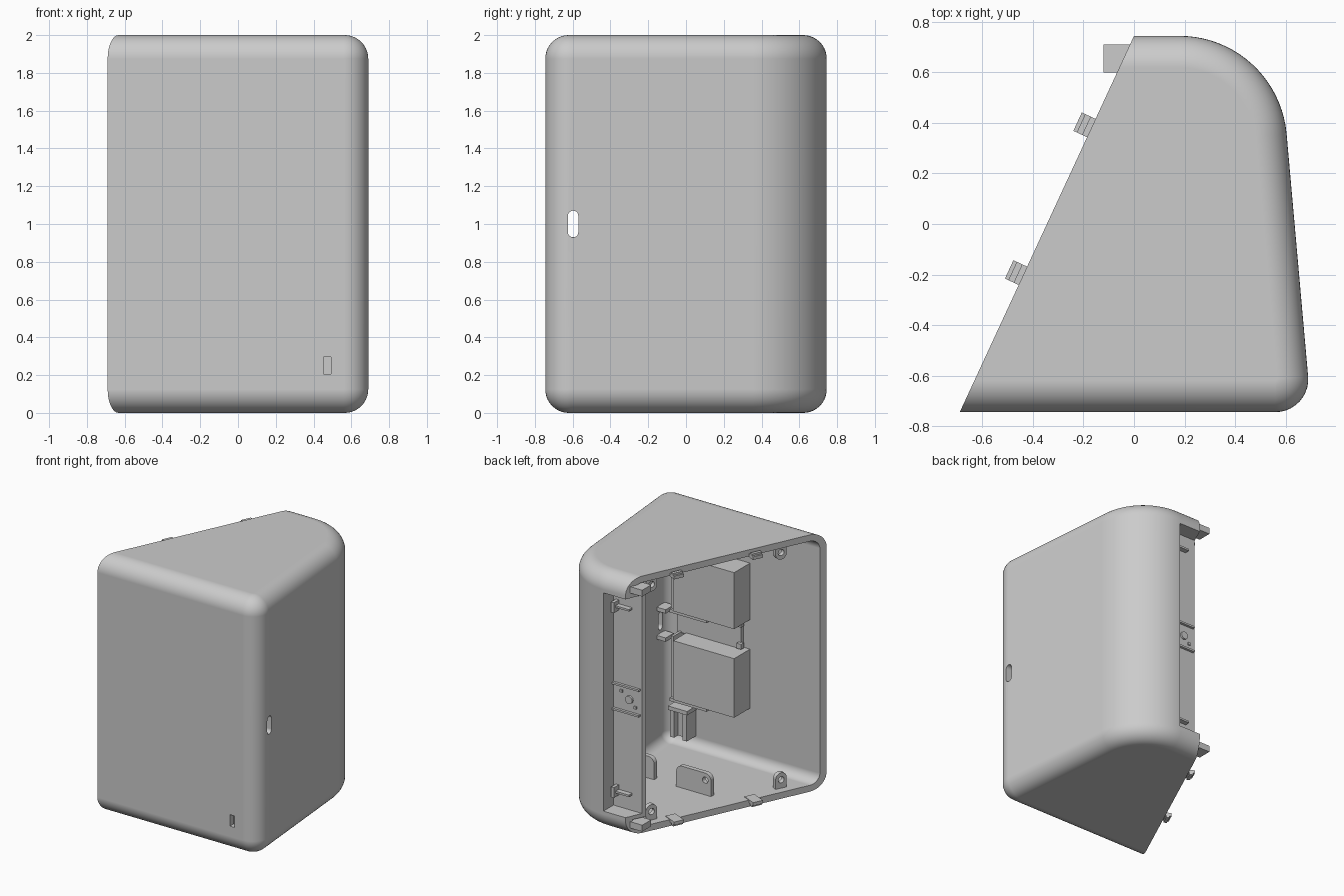
import bpy, bmesh, math
from mathutils import Matrix, Vector

if "Cube" in bpy.data.objects:
    bpy.data.objects.remove(bpy.data.objects["Cube"], do_unlink=True)

grey = bpy.data.materials.new("matte grey plastic")
grey.use_nodes = True
COLOUR = (0.6, 0.6, 0.6, 1)
grey.diffuse_color = COLOUR
grey.node_tree.nodes["Principled BSDF"].inputs["Base Color"].default_value = COLOUR

WALL = 0.05
# Slanted open side: local x runs along the plane, local y points into the body
ALONG = Vector((0.69, 1.49, 0)).normalized()
INWARD = Vector((ALONG.y, -ALONG.x, 0))
SLANT = Matrix.Rotation(math.atan2(ALONG.y, ALONG.x), 4, "Z")
FLIP_Z = Matrix.Translation((0, 0, 2)) @ Matrix.Scale(-1, 4, (0, 0, 1))


def slant_point(y, depth):
    return Vector((-0.69 + (y + 0.745) * 0.69 / 1.49, y, 0)) + INWARD * depth


def on_slant(y, depth=0):
    """Frame on the opening plane at the given y, moved inward by depth."""
    return (Matrix.Translation(slant_point(y, depth)) @ SLANT
            @ Matrix.Scale(-1, 4, (0, 1, 0)))


def finish(name, bm, matrix=Matrix()):
    bm.transform(matrix)
    bmesh.ops.recalc_face_normals(bm, faces=bm.faces)
    mesh = bpy.data.meshes.new(name)
    bm.to_mesh(mesh)
    bm.free()
    mesh.materials.append(grey)
    obj = bpy.data.objects.new(name, mesh)
    bpy.context.collection.objects.link(obj)
    return obj


def box(name, x, y, z, matrix=Matrix()):
    bm = bmesh.new()
    bmesh.ops.create_cube(bm, size=1)
    for v in bm.verts:
        for i, (lo, hi) in enumerate((x, y, z)):
            v.co[i] = lo if v.co[i] < 0 else hi
    return finish(name, bm, matrix)


def loft(name, rings):
    bm = bmesh.new()
    loops = [[bm.verts.new(p) for p in ring] for ring in rings]
    for a, b in zip(loops, loops[1:]):
        for i in range(len(a)):
            j = (i + 1) % len(a)
            bm.faces.new((a[i], a[j], b[j], b[i]))
    bm.faces.new(loops[0])
    bm.faces.new(loops[-1])
    return finish(name, bm)


def trim(obj, depth=0):
    """Cut a convex solid off at the slanted opening and cap it."""
    bm = bmesh.new()
    bm.from_mesh(obj.data)
    bmesh.ops.bisect_plane(bm, geom=bm.verts[:] + bm.edges[:] + bm.faces[:],
                           plane_co=slant_point(0, depth), plane_no=-INWARD,
                           clear_outer=True)
    rim = [e for e in bm.edges if e.is_boundary]
    bmesh.ops.holes_fill(bm, edges=rim, sides=0)
    bmesh.ops.recalc_face_normals(bm, faces=bm.faces)
    bm.to_mesh(obj.data)
    bm.free()
    return obj


def boolean(target, tool, operation="DIFFERENCE"):
    mod = target.modifiers.new("combine", "BOOLEAN")
    mod.operation, mod.object, mod.solver = operation, tool, "EXACT"
    bpy.context.view_layer.objects.active = target
    bpy.ops.object.modifier_apply(modifier=mod.name)
    bpy.data.objects.remove(tool, do_unlink=True)


def arc(cx, cy, r, start, end, n):
    angles = [math.radians(start + (end - start) * i / n) for i in range(n + 1)]
    return [(cx + r * math.cos(a), cy + r * math.sin(a)) for a in angles]


def outline(inset, left):
    """Plan of the housing, with its left end running past the slanted cut."""
    return ([(left, -0.745 + inset)]
            + arc(0.56, -0.615, 0.13 - inset, -90, 5.1, 10)
            + arc(0.18, 0.319, 0.426 - inset, 5.1, 90, 20)
            + [(left, 0.745 - inset)])


def housing(name, inset, left):
    """Rounded block whose top and bottom edges are filleted."""
    r = 0.125 - inset
    levels = []
    for i in range(11):
        a = math.radians(9 * i)
        levels.append((inset + r * (1 - math.sin(a)), inset + r * (1 - math.cos(a))))
    levels += [(d, 2 - z) for d, z in reversed(levels)]
    return loft(name, [[(x, y, z) for x, y in outline(d, left)] for d, z in levels])


def lug(name, width, height, radius, hole_x, matrix):
    """Upright rounded tab with a screw hole, standing on the local floor."""
    h = width / 2
    pts = [(-h, 0.03), (h, 0.03)]
    pts += arc(h - radius, height - radius, radius, 0, 90, 6)
    pts += arc(radius - h, height - radius, radius, 90, 180, 6)
    tab = loft(name, [[(x, y, z) for x, z in pts] for y in (0, 0.035)])
    ring = arc(hole_x, height - 0.055, 0.024, 0, 345, 23)
    boolean(tab, loft("hole", [[(x, y, z) for x, z in ring] for y in (-0.1, 0.1)]))
    tab.data.transform(matrix)
    if matrix.determinant() < 0:
        tab.data.flip_normals()


# Hollow housing, cut off at the slanted opening, with the recessed back strip
shell = trim(housing("housing_shell", 0, -1.4))
boolean(shell, housing("hollow", WALL, -1.6))
lining = trim(box("strip_lining", (-0.6, 0.22), (0.59, 0.72), (0.12, 1.88)), 0.002)
boolean(shell, lining, "UNION")
boolean(shell, box("strip_recess", (-2, 0.19), (0.62, 1.2), (0.15, 1.85)))
pill = arc(-0.5975, 1.043, 0.0275, 0, 180, 10) + arc(-0.5975, 0.957, 0.0275, 180, 360, 10)
boolean(shell, loft("side_slot", [[(x, y, z) for y, z in pill] for x in (0.5, 0.9)]))
boolean(shell, box("front_slot", (0.452, 0.492), (-0.9, -0.66), (0.205, 0.295)))
bpy.ops.object.select_all(action="DESELECT")
shell.select_set(True)
bpy.context.view_layer.objects.active = shell
bpy.ops.object.shade_smooth_by_angle(angle=math.radians(25))
shell.modifiers.new("even shading", "WEIGHTED_NORMAL").keep_sharp = True

# Parts repeated at the bottom and the top
for end, flip in (("lower", Matrix()), ("upper", FLIP_Z)):
    for place, y in (("rear", 0.38), ("front", -0.205)):
        m = flip @ on_slant(y)
        box(f"{end}_{place}_clip", (-0.04, 0.04), (-0.06, 0.06), (0.03, 0.055), m)
        box(f"{end}_{place}_clip_ridge", (-0.04, 0.04), (-0.045, -0.02), (0.015, 0.04), m)
    box(f"{end}_rear_hook", (-0.12, 0.05), (0.6, 0.71), (0.06, 0.11), flip)
    lug(f"{end}_front_lug", 0.09, 0.17, 0.044, 0, flip @ on_slant(-0.44, 0.06))
    lug(f"{end}_rear_lug", 0.09, 0.17, 0.044, 0, flip @ on_slant(0.52, 0.06))
    # Small clip on the recessed strip
    box(f"{end}_strip_clip", (0.03, 0.17), (0.615, 0.66), (0.27, 0.285), flip)
    box(f"{end}_strip_clip_stop", (0.145, 0.17), (0.615, 0.68), (0.24, 0.32), flip)

# Floor tabs
lug("floor_tab", 0.3, 0.22, 0.05, -0.1, Matrix.Translation((-0.02, -0.1, 0)))
lug("floor_tab_inner", 0.2, 0.22, 0.05, 0.05, Matrix.Translation((0.42, -0.1, 0)))

# Two compartments on the inside of the front wall, with a plate between
for place, z0, z1 in (("lower", 0.47, 0.93), ("upper", 1.16, 1.6)):
    box(f"{place}_compartment", (-0.065, 0.46), (-0.71, -0.5), (z0, z1))
    box(f"{place}_compartment_rib", (0.50, 0.52), (-0.71, -0.56), (z0 - 0.02, z1))
    box(f"{place}_compartment_ledge", (0.2, 0.52), (-0.71, -0.54), (z0 - 0.04, z0 - 0.015))
box("middle_plate", (-0.01, 0.54), (-0.71, -0.66), (0.92, 1.17))
for z in (0.96, 1.13):
    box("middle_plate_catch", (-0.03, 0.01), (-0.67, -0.635), (z - 0.02, z + 0.02))

# Guides above and below the side slot
for z in (0.89, 1.11):
    box("side_slot_guide", (0.56, 0.64), (-0.65, -0.55), (z - 0.015, z + 0.015))

# Holder behind the front slot
for x in (0.40, 0.51):
    box("slot_holder_post", (x, x + 0.035), (-0.71, -0.58), (0.13, 0.36))
box("slot_holder_back", (0.42, 0.52), (-0.66, -0.63), (0.13, 0.36))
box("slot_holder_cap", (0.39, 0.555), (-0.71, -0.57), (0.34, 0.37))

# Framed connector plate on the recessed strip
for z in (0.90, 1.10):
    box("strip_frame_rail", (-0.04, 0.19), (0.615, 0.64), (z, z + 0.015))
ring = arc(0.05, 1.01, 0.03, 0, 345, 23)
loft("strip_boss", [[(x, y, z) for x, z in ring] for y in (0.6, 0.635)])
for x, z in ((0.12, 1.06), (0.0, 0.96)):
    box("strip_pin", (x - 0.01, x + 0.01), (0.61, 0.63), (z - 0.01, z + 0.01))
